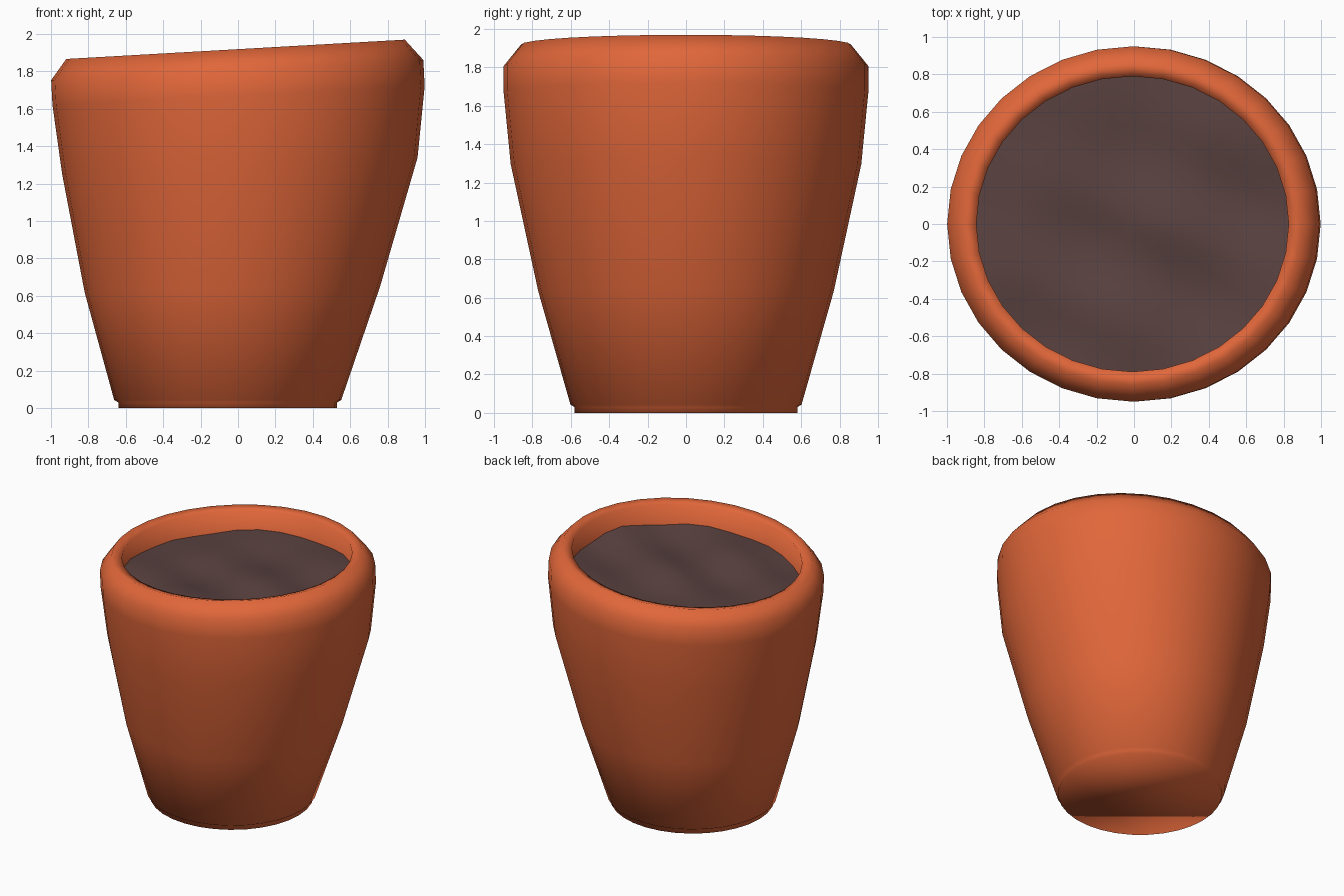
import bpy, bmesh
from math import sin, cos, pi

cube = bpy.data.objects.get("Cube")
if cube:
    bpy.data.objects.remove(cube)

SIDES = 32


def material(name, rgb):
    mat = bpy.data.materials.new(name)
    mat.use_nodes = True
    colour = (*rgb, 1)
    mat.diffuse_color = colour
    bsdf = mat.node_tree.nodes["Principled BSDF"]
    bsdf.inputs["Base Color"].default_value = colour
    bsdf.inputs["Roughness"].default_value = 0.8
    return mat


def ring(bm, z, rx, ry, cx, slope, bump=None):
    """Oval ring of vertices, tilted along x."""
    verts = []
    for i in range(SIDES):
        a = 2 * pi * i / SIDES
        x, y = rx * cos(a), ry * sin(a)
        lift = bump(x, y) if bump else 0
        verts.append(bm.verts.new((cx + x, y, z + slope * x + lift)))
    return verts


def bridge(bm, low, high):
    for i in range(SIDES):
        j = (i + 1) % SIDES
        bm.faces.new((low[i], low[j], high[j], high[i]))


def finish(bm, name, mat):
    for face in bm.faces:
        face.smooth = True
    mesh = bpy.data.meshes.new(name)
    bm.to_mesh(mesh)
    bm.free()
    mesh.materials.append(mat)
    obj = bpy.data.objects.new(name, mesh)
    bpy.context.collection.objects.link(obj)
    return obj


# Leaning pot: height, x radius, y radius, x centre, tilt
profile = [
    (0.0, 0.585, 0.58, -0.055, 0),
    (0.03, 0.585, 0.58, -0.055, 0),
    (0.043, 0.607, 0.602, -0.055, 0),
    (0.635, 0.79, 0.77, -0.03, 0.02),
    (1.295, 0.95, 0.913, 0.01, 0.047),
    (1.67, 0.995, 0.95, 0.003, 0.05),
    (1.807, 0.995, 0.95, -0.004, 0.054),
    (1.918, 0.905, 0.86, -0.013, 0.057),
    (1.90, 0.835, 0.79, -0.008, 0.057),
    (1.60, 0.835, 0.79, -0.008, 0.057),
]
bm = bmesh.new()
rings = [ring(bm, *row) for row in profile]
for low, high in zip(rings, rings[1:]):
    bridge(bm, low, high)
bm.faces.new(rings[0][::-1])
finish(bm, "pot", material("terracotta", (0.75, 0.135, 0.042)))


# Lumpy soil with a slightly raised edge
def lumps(x, y):
    edge = (x * x + y * y) ** 2
    return (0.018 * sin(7 * x + 2 * y) * cos(6 * y - x)
            + 0.012 * sin(11 * y + 4 * x + 1) + 0.03 * edge)


bm = bmesh.new()
STEPS = 9
rings = [ring(bm, 1.73, 0.835 * k / STEPS, 0.79 * k / STEPS, -0.008, 0.057, lumps)
         for k in range(STEPS, 0, -1)]
for low, high in zip(rings, rings[1:]):
    bridge(bm, low, high)
centre = bm.verts.new((-0.008, 0, 1.73 + lumps(0, 0)))
inner = rings[-1]
for i in range(SIDES):
    bm.faces.new((inner[i], inner[(i + 1) % SIDES], centre))
finish(bm, "soil", material("dark soil", (0.1, 0.054, 0.052)))
